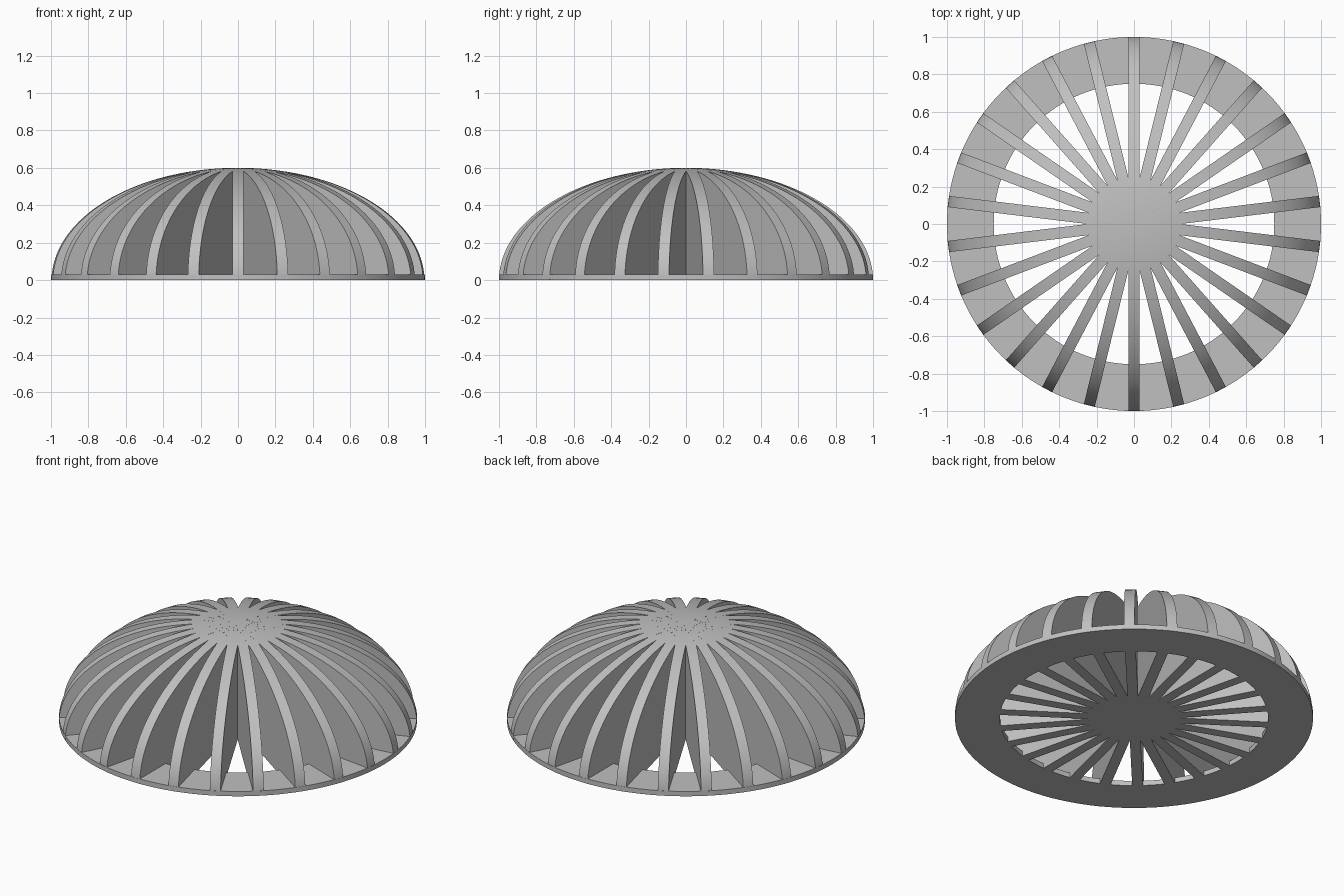
import bpy, bmesh
from math import sin, cos, pi

cube = bpy.data.objects.get("Cube")
if cube:
    bpy.data.objects.remove(cube)

RADIUS, HEIGHT = 1.0, 0.6
RING_INNER, RING_HEIGHT = 0.75, 0.03
RIB_WIDTH, PLATES, STEPS = 0.06, 13, 80

grey = bpy.data.materials.new("plain grey")
grey.use_nodes = True
colour = (0.53, 0.53, 0.53, 1)
grey.diffuse_color = colour
grey.node_tree.nodes["Principled BSDF"].inputs["Base Color"].default_value = colour


def finish(bm, name):
    bmesh.ops.recalc_face_normals(bm, faces=bm.faces)
    mesh = bpy.data.meshes.new(name)
    bm.to_mesh(mesh)
    bm.free()
    mesh.materials.append(grey)
    obj = bpy.data.objects.new(name, mesh)
    bpy.context.collection.objects.link(obj)
    bpy.ops.object.select_all(action='DESELECT')
    obj.select_set(True)
    bpy.context.view_layer.objects.active = obj
    bpy.ops.object.shade_smooth_by_angle(angle=pi / 6)
    return obj


# Base ring: rectangular section spun round the upright axis
bm = bmesh.new()
section = [(RING_INNER, 0), (RADIUS, 0), (RADIUS, RING_HEIGHT), (RING_INNER, RING_HEIGHT)]
verts = [bm.verts.new((r, 0, z)) for r, z in section]
edges = [bm.edges.new((verts[i], verts[i - 1])) for i in range(4)]
bmesh.ops.spin(bm, geom=verts + edges, cent=(0, 0, 0), axis=(0, 0, 1),
               angle=2 * pi, steps=128, use_merge=True)
bmesh.ops.remove_doubles(bm, verts=bm.verts, dist=0.0001)
finish(bm, "base_ring")

# Ribs: half-ellipse plates crossing at the centre, each making two opposite ribs
for k in range(PLATES):
    bm = bmesh.new()
    outline = [bm.verts.new((RADIUS * cos(pi * i / STEPS), -RIB_WIDTH / 2,
                             HEIGHT * sin(pi * i / STEPS))) for i in range(STEPS + 1)]
    side = bm.faces.new(outline)
    extruded = bmesh.ops.extrude_face_region(bm, geom=[side])["geom"]
    moved = [v for v in extruded if isinstance(v, bmesh.types.BMVert)]
    bmesh.ops.translate(bm, verts=moved, vec=(0, RIB_WIDTH, 0))
    plate = finish(bm, f"rib_plate_{k + 1}")
    plate.rotation_euler.z = pi / 2 + k * pi / PLATES
